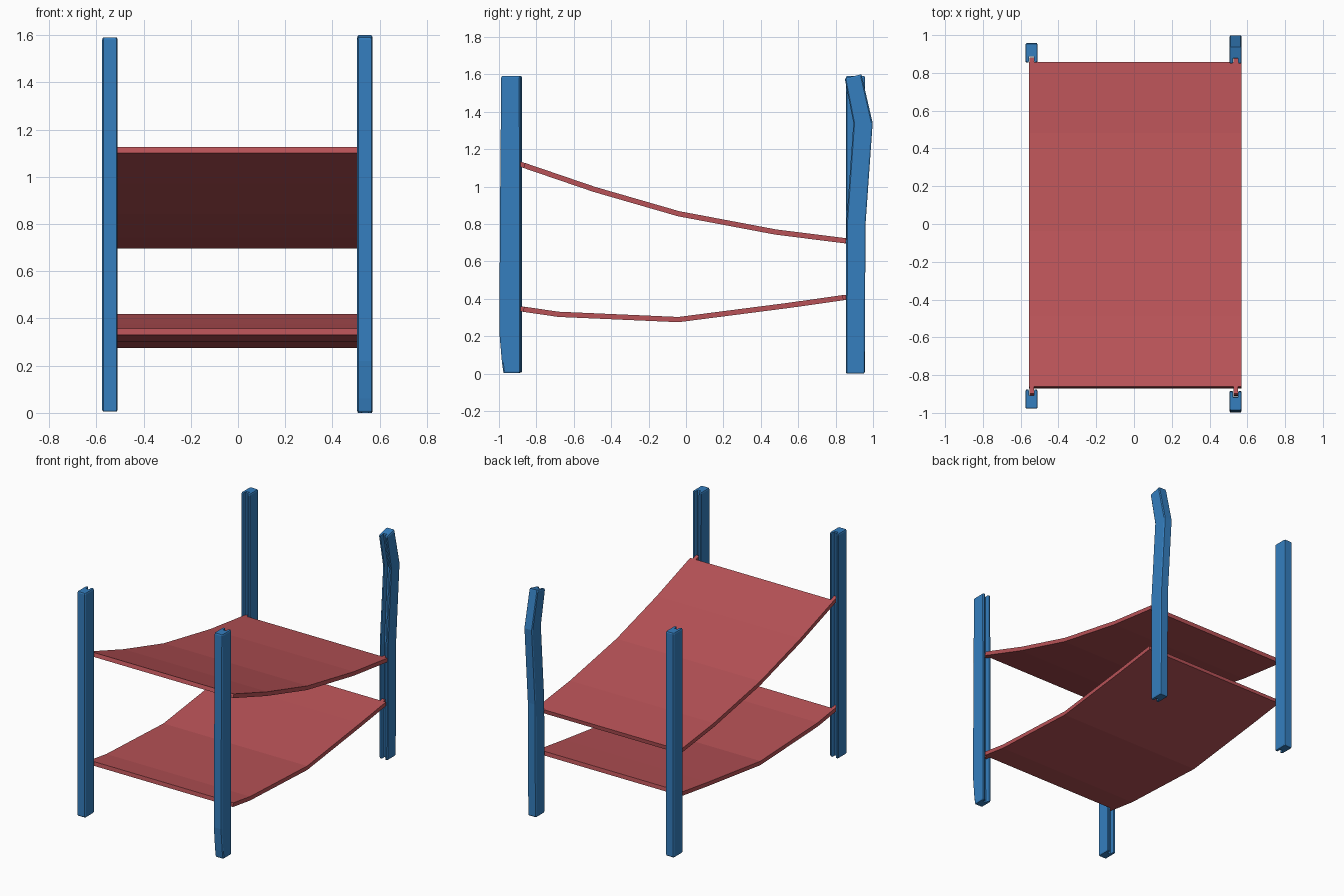
import bpy, bmesh
from mathutils import Vector

if "Cube" in bpy.data.objects:
    bpy.data.objects.remove(bpy.data.objects["Cube"])


def material(name, rgb):
    m = bpy.data.materials.new(name)
    m.diffuse_color = (*rgb, 1)
    m.use_nodes = True
    m.node_tree.nodes["Principled BSDF"].inputs["Base Color"].default_value = m.diffuse_color
    return m


BLUE = material("blue plastic", (0.035, 0.21, 0.52))
RED = material("red plastic", (0.48, 0.085, 0.095))


def finish(name, bm, mat):
    bmesh.ops.recalc_face_normals(bm, faces=bm.faces)
    me = bpy.data.meshes.new(name)
    bm.to_mesh(me)
    bm.free()
    me.materials.append(mat)
    ob = bpy.data.objects.new(name, me)
    bpy.context.collection.objects.link(ob)
    return ob


# Channel section: x in post half widths, d = 0 inner face .. 1 outer face
HALF = [(0.42, 0.30), (0.42, 0.06), (0.52, 0), (0.85, 0), (1, 0.06), (1, 0.93), (0.85, 1)]
SECTION = HALF + [(-x, d) for x, d in reversed(HALF)]


def post(name, cx, path, tilt=0.0):
    """Loft the channel section along (z, inner y, outer y); tilt shears the top end."""
    bm = bmesh.new()
    # small chamfer rings at both ends
    (z0, a0, b0), (z1, a1, b1) = path[0], path[-1]
    e = 0.008
    rings = [(z0, a0, b0, 0.9, 0)] + [(z0 + e, a0, b0, 1, 0)]
    rings += [(z, a, b, 1, 0) for z, a, b in path[1:-1]]
    rings += [(z1 - e, a1, b1, 1, tilt), (z1, a1, b1, 0.9, tilt)]
    loops = []
    for z, a, b, s, t in rings:
        loop = []
        for x, d in SECTION:
            dd = 0.5 + (d - 0.5) * (0.94 if s < 1 else 1)
            y = a + (b - a) * dd
            loop.append(bm.verts.new((cx + 0.0325 * x * s, y, z + t * (d - 0.5))))
        loops.append(loop)
    n = len(SECTION)
    for p, q in zip(loops, loops[1:]):
        for i in range(n):
            j = (i + 1) % n
            bm.faces.new((p[i], p[j], q[j], q[i]))
    bm.faces.new(loops[0])
    bm.faces.new(loops[-1])
    return finish(name, bm, BLUE)


# Four posts, grooves facing the middle
post("front_left_post", -0.5425, [(0.005, -0.877, -0.978), (1.59, -0.877, -0.978)])
post("back_left_post", -0.5425, [(0.005, 0.855, 0.957), (1.59, 0.855, 0.957)])
post("front_right_post", 0.5375, [(0.003, -0.885, -0.977), (0.06, -0.884, -0.984),
                                  (0.22, -0.884, -0.998), (0.9, -0.884, -0.994),
                                  (1.59, -0.886, -0.988)])
post("back_right_post", 0.5375, [(0, 0.855, 0.955), (0.8, 0.857, 0.96),
                                 (1.34, 0.895, 0.998), (1.59, 0.85, 0.94)], tilt=0.02)


def strip(bm, pts, x0, x1, t=0.014):
    """Solid sheet following a (y, z) centre line."""
    pts = [Vector(p) for p in pts]
    loops = []
    for i, p in enumerate(pts):
        d = (pts[min(i + 1, len(pts) - 1)] - pts[max(i - 1, 0)]).normalized()
        nrm = Vector((-d.y, d.x)) * t
        u, l = p + nrm, p - nrm
        loops.append([bm.verts.new(c) for c in ((x0, *u), (x1, *u), (x1, *l), (x0, *l))])
    for p, q in zip(loops, loops[1:]):
        for i in range(4):
            j = (i + 1) % 4
            bm.faces.new((p[i], p[j], q[j], q[i]))
    bm.faces.new(loops[0])
    bm.faces.new(loops[-1])


def shelf(name, pts):
    bm = bmesh.new()
    strip(bm, pts, -0.555, 0.57)
    # corner tabs that slide into the grooves
    for end, nxt, reach in ((pts[0], pts[1], 0.04), (pts[-1], pts[-2], 0.025)):
        a = Vector(end)
        d = (a - Vector(nxt)).normalized()
        for cx in (-0.5425, 0.5375):
            strip(bm, [a - d * 0.002, a + d * reach], cx - 0.012, cx + 0.012, 0.0135)
    return finish(name, bm, RED)


# Two sagging shelves
shelf("upper_shelf", [(-0.865, 1.113), (-0.49, 0.985), (-0.04, 0.855), (0.48, 0.757), (0.855, 0.71)])
shelf("lower_shelf", [(-0.868, 0.344), (-0.68, 0.317), (-0.04, 0.289), (0.55, 0.365), (0.84, 0.406)])
